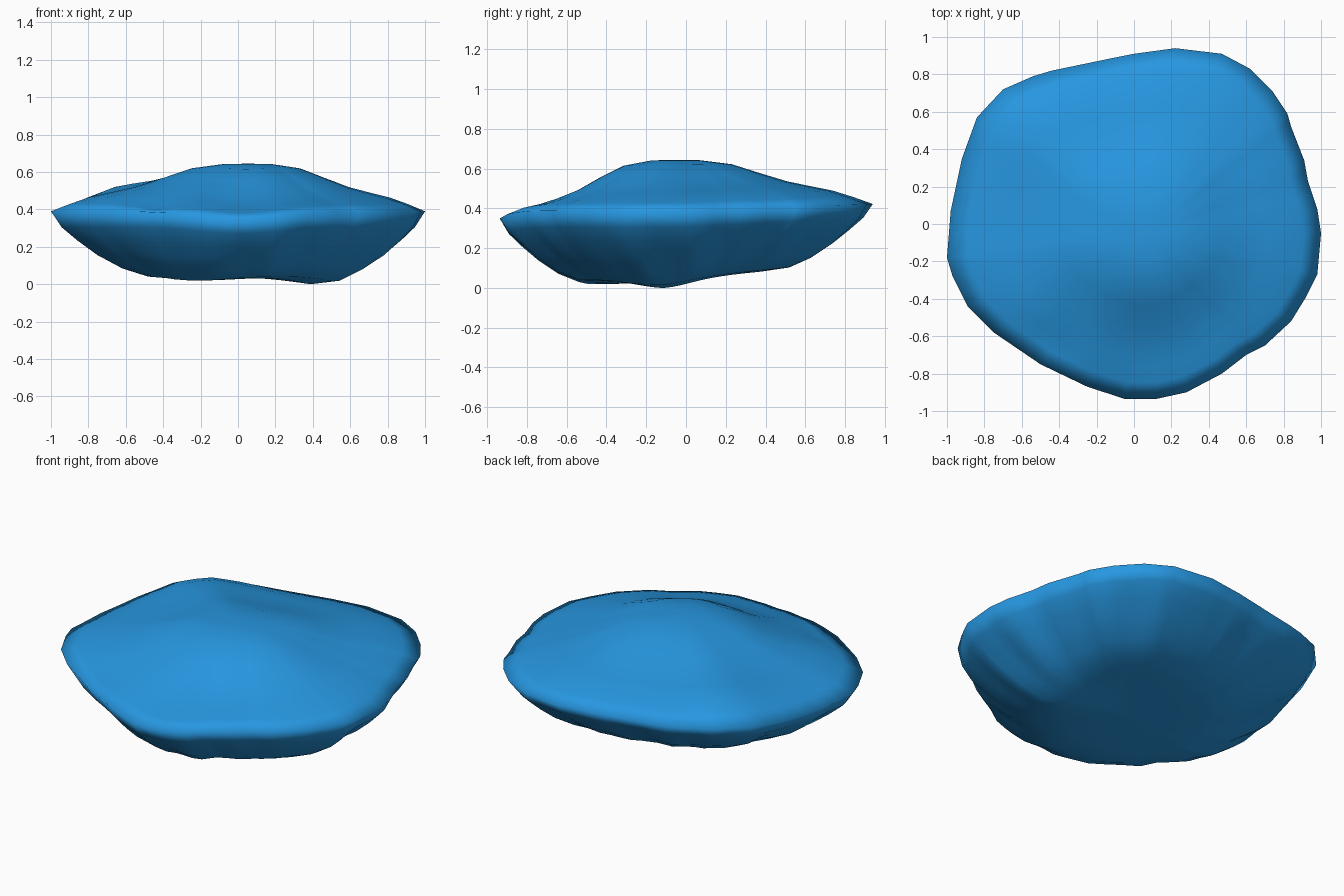
import bpy, bmesh, math

if "Cube" in bpy.data.objects:
    bpy.data.objects.remove(bpy.data.objects["Cube"])

# Rim outline seen from above, counter-clockwise
RIM = [(1, -.05), (.98, .08), (.93, .23), (.91, .34), (.84, .52), (.82, .59), (.74, .71),
       (.62, .83), (.47, .91), (.22, .94), (0, .91), (-.15, .88), (-.44, .82), (-.54, .79),
       (-.70, .72), (-.84, .57), (-.92, .35), (-.98, .07), (-1, -.18), (-.97, -.28),
       (-.89, -.44), (-.75, -.58), (-.5, -.75), (-.25, -.87), (-.05, -.935), (.12, -.935),
       (.28, -.9), (.47, -.8), (.6, -.7), (.7, -.65), (.84, -.52), (.92, -.39), (.98, -.27)]
# Crown: (distance from peak to rim, height fraction, lower height fraction at the front)
CROWN = [(.9, .16, .12), (.8, .30, .19), (.7, .39, .29), (.57, .51, .45),
         (.43, .70, .69), (.29, .90, .90), (.13, .99, .99)]
# Underside: (blend from rim to base, height fraction above the base)
SIDE = [(.1, .76), (.25, .56), (.45, .34), (.72, .14), (1, .02)]
PEAK = (.06, -.06, .645)


def bump(x, y, cx, cy, size):
    return math.exp(-((x - cx) ** 2 + (y - cy) ** 2) / size ** 2)


def rim_z(x, y):
    return .39 + .035 * max(0, y) - .045 * bump(x, y, 0, -.93, .3) + .02 * bump(x, y, -.75, .66, .25)


def base_z(x, y):
    # flat base rising to the back, with two low feet that carry the weight
    z = .035 + max(0, y + .1) * .10
    return z - .035 * bump(x, y, .42, -.12, .2) - .025 * bump(x, y, -.25, -.5, .25)


def base_scale(x, y):
    a = math.atan2(y, x)
    diagonal = .035 * max(0, math.cos(a - 2.36)) ** 4 + .02 * max(0, math.cos(a + .8)) ** 4
    return .55 + .035 * math.cos(a) - .015 * math.sin(a) - .025 * math.cos(2 * a) - diagonal


# Rim points with a midpoint on every edge
pts = []
for i, p in enumerate(RIM):
    q = RIM[(i + 1) % len(RIM)]
    pts += [p, ((p[0] + q[0]) / 2, (p[1] + q[1]) / 2)]

bm = bmesh.new()
rings = []
# Crown rings, from the peak outward
for t, h_full, h_front in reversed(CROWN):
    ring = []
    for x, y in pts:
        rz = rim_z(x, y)
        front = max(0, math.cos(math.atan2(y, x) + 1.3)) ** 2
        h = h_full + (h_front - h_full) * front
        px, py = PEAK[0] + (x - PEAK[0]) * t, PEAK[1] + (y - PEAK[1]) * t
        z = rz + (PEAK[2] - rz) * h
        z += .03 * bump(px, py, -.62, .52, .38) * min(1, (1 - t) * 8)    # back left shoulder
        z -= .03 * bump(px, py, -.45, -.66, .13)                         # front left dent
        ring.append(bm.verts.new((px, py, z)))
    rings.append(ring)
rings.append([bm.verts.new((x, y, rim_z(x, y))) for x, y in pts])
# Folded underside rings
for b, h in SIDE:
    ring = []
    for x, y in pts:
        a = math.atan2(y, x)
        fold = .016 * math.sin(13 * a) + .012 * math.sin(19 * a + 1) - .02
        s = 1 + (base_scale(x, y) - 1) * b + fold * math.sin(math.pi * min(b, .85))
        z0 = base_z(x * s, y * s)
        ring.append(bm.verts.new((x * s, y * s, z0 + (rim_z(x, y) - z0) * h)))
    rings.append(ring)
# Inner base rings and end points
for s in (.4, .2):
    rings.append([bm.verts.new((x * s, y * s, base_z(x * s, y * s))) for x, y in pts])
top = bm.verts.new(PEAK)
bottom = bm.verts.new((0, 0, base_z(0, 0)))
n = len(pts)
for i in range(n):
    j = (i + 1) % n
    bm.faces.new((top, rings[0][i], rings[0][j]))
    bm.faces.new((bottom, rings[-1][j], rings[-1][i]))
    for r, s in zip(rings, rings[1:]):
        bm.faces.new((r[i], s[i], s[j], r[j]))
bmesh.ops.recalc_face_normals(bm, faces=bm.faces)
low = min(v.co.z for v in bm.verts)
for v in bm.verts:
    v.co.z -= low
for f in bm.faces:
    f.smooth = True

mesh = bpy.data.meshes.new("boulder")
bm.to_mesh(mesh)
bm.free()
boulder = bpy.data.objects.new("boulder", mesh)
bpy.context.collection.objects.link(boulder)

mat = bpy.data.materials.new("blue")
mat.diffuse_color = (.02, .31, .75, 1)
mat.use_nodes = True
mat.node_tree.nodes["Principled BSDF"].inputs["Base Color"].default_value = mat.diffuse_color
mesh.materials.append(mat)
